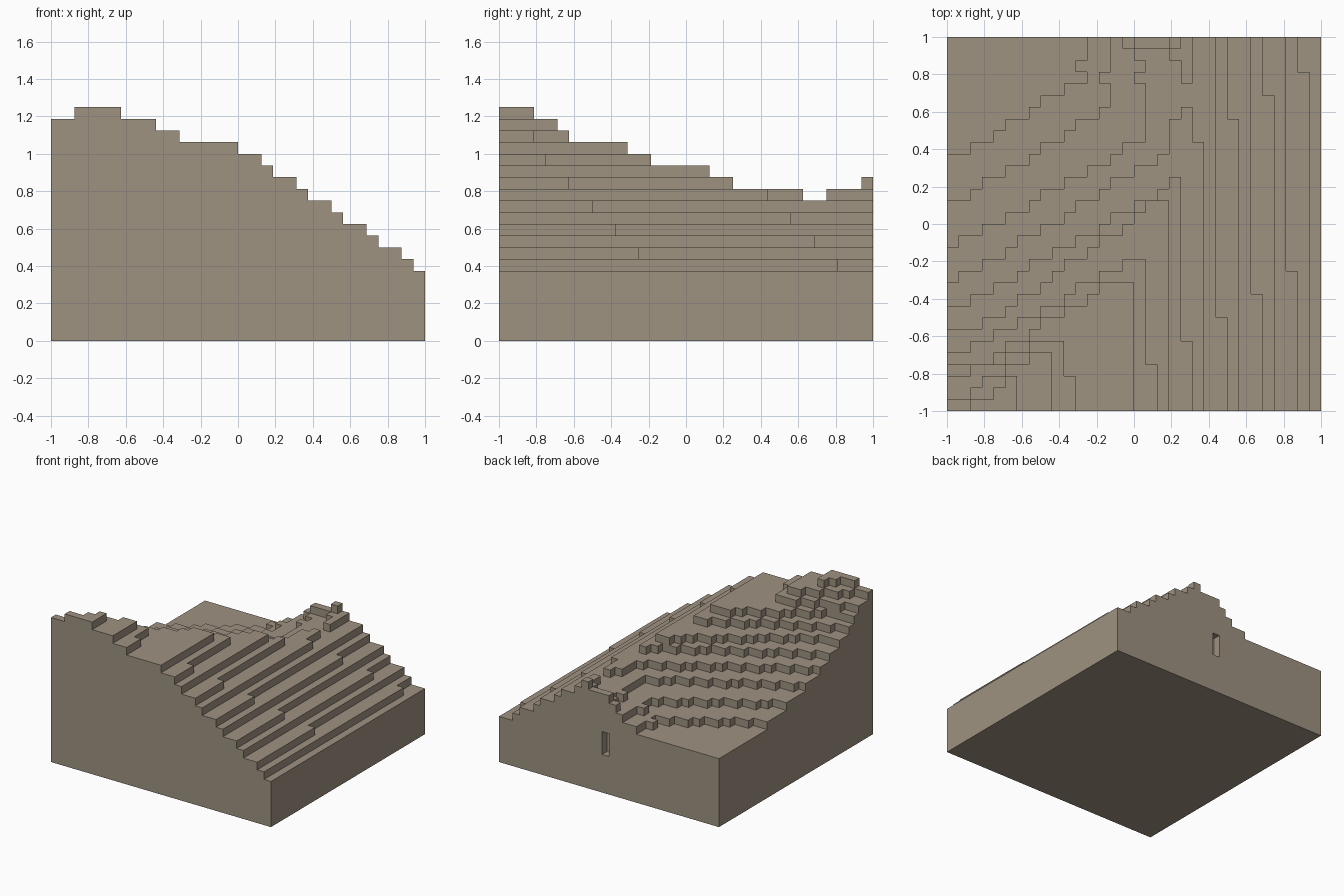
import bpy
import bmesh
from math import ceil

GRID = 32              # columns per side
STEP = 2 / GRID        # size of one terrace block
BASE = 6               # lowest ground level, in blocks
TOP = 20               # level of the summit

# Back edge of each upper terrace: lowest row, highest row, intercept, slope
BACK_EDGES = {
    10: (22, 28, 22.05, 0.63),
    11: (18, 27, 18.03, 0.66),
    12: (14, 25, 14.45, 0.58),
    13: (11, 26, 11.4, 0.62),
    14: (9, 20, 9, 0.58),
    15: (7, 18, 5.85, 0.72),
    16: (5, 14, 4.95, 0.56),
    17: (4, 11, 3.13, 0.62),
    18: (3, 6, 3.15, 0.44),
    19: (1, 5, 1.45, 0.52),
    20: (0, 3, -0.28, 0.66),
}

# Column from which a terrace runs all the way to the back wall
OPEN_FROM = {10: 12, 11: 14, 12: 17}

# How far the summit terraces are set back from the even right-hand slope
SETBACK = {18: 3.96, 19: 3.96, 20: 5.5}

# Small outcrops: level, first and end column, first and end row
OUTCROPS = (
    (10, 11, 12, 29, 30),
    (11, 13, 14, 28, 29),
    (12, 16, 17, 28, 29),
    (12, 15, 17, 31, 32),
    (12, 16, 17, 30, 31),
    (13, 19, 21, 22, 25),
    (13, 20, 21, 25, 26),
    (13, 20, 21, 28, 30),
    (13, 19, 21, 30, 32),
    (13, 16, 19, 31, 32),
    (14, 19, 20, 31, 32),
)


def right_edge(level, row):
    """Column where a terrace ends on the evenly stepped right-hand slope."""
    plane = 30.890625 - 1.53125 * (level - BASE - 1) - row / GRID
    return ceil(plane - SETBACK.get(level, 0))


def back_edge(level, col):
    """Row where a terrace ends on the diagonal slope behind the ridge."""
    if level not in BACK_EDGES or col >= OPEN_FROM.get(level, GRID):
        return GRID
    low, high, intercept, slope = BACK_EDGES[level]
    return min(high, max(low, int(intercept + slope * col)))


def ground_height(col, row):
    """Height of one column of ground, in blocks."""
    levels = [BASE]
    levels += [level for level in range(BASE + 1, TOP + 1)
               if row < back_edge(level, col) and col < right_edge(level, row)]
    levels += [level for level, c0, c1, r0, r1 in OUTCROPS
               if c0 <= col < c1 and r0 <= row < r1]
    return max(levels)


# Fill the solid blocks
solid = {(c, r, k)
         for c in range(GRID) for r in range(GRID)
         for k in range(ground_height(c, r))}

# Narrow recess in the back wall
solid -= {(GRID // 2, GRID - 1, k) for k in range(5, 8)}

# Skin the blocks with their exposed faces only
bm = bmesh.new()
corners = {}


def corner(point):
    """Shared vertex at a grid corner."""
    if point not in corners:
        x, y, z = point
        corners[point] = bm.verts.new((x * STEP - 1, y * STEP - 1, z * STEP))
    return corners[point]


for block in sorted(solid):
    for axis in range(3):
        u, v = (axis + 1) % 3, (axis + 2) % 3
        for side in (0, 1):
            neighbour = list(block)
            neighbour[axis] += 2 * side - 1
            if tuple(neighbour) in solid:
                continue
            loop = []
            for du, dv in ((0, 0), (1, 0), (1, 1), (0, 1)):
                p = list(block)
                p[axis] += side
                p[u] += du
                p[v] += dv
                loop.append(corner(tuple(p)))
            bm.faces.new(loop if side else loop[::-1])

mesh = bpy.data.meshes.new("terraced_hill")
bm.to_mesh(mesh)
bm.free()

# Stone colour
stone = bpy.data.materials.new("warm_grey_stone")
stone.use_nodes = True
colour = (0.342, 0.287, 0.220, 1.0)
stone.diffuse_color = colour
stone.node_tree.nodes["Principled BSDF"].inputs["Base Color"].default_value = colour
mesh.materials.append(stone)

cube = bpy.data.objects.get("Cube")
if cube:
    bpy.data.objects.remove(cube)

hill = bpy.data.objects.new("terraced_hill", mesh)
bpy.context.scene.collection.objects.link(hill)
